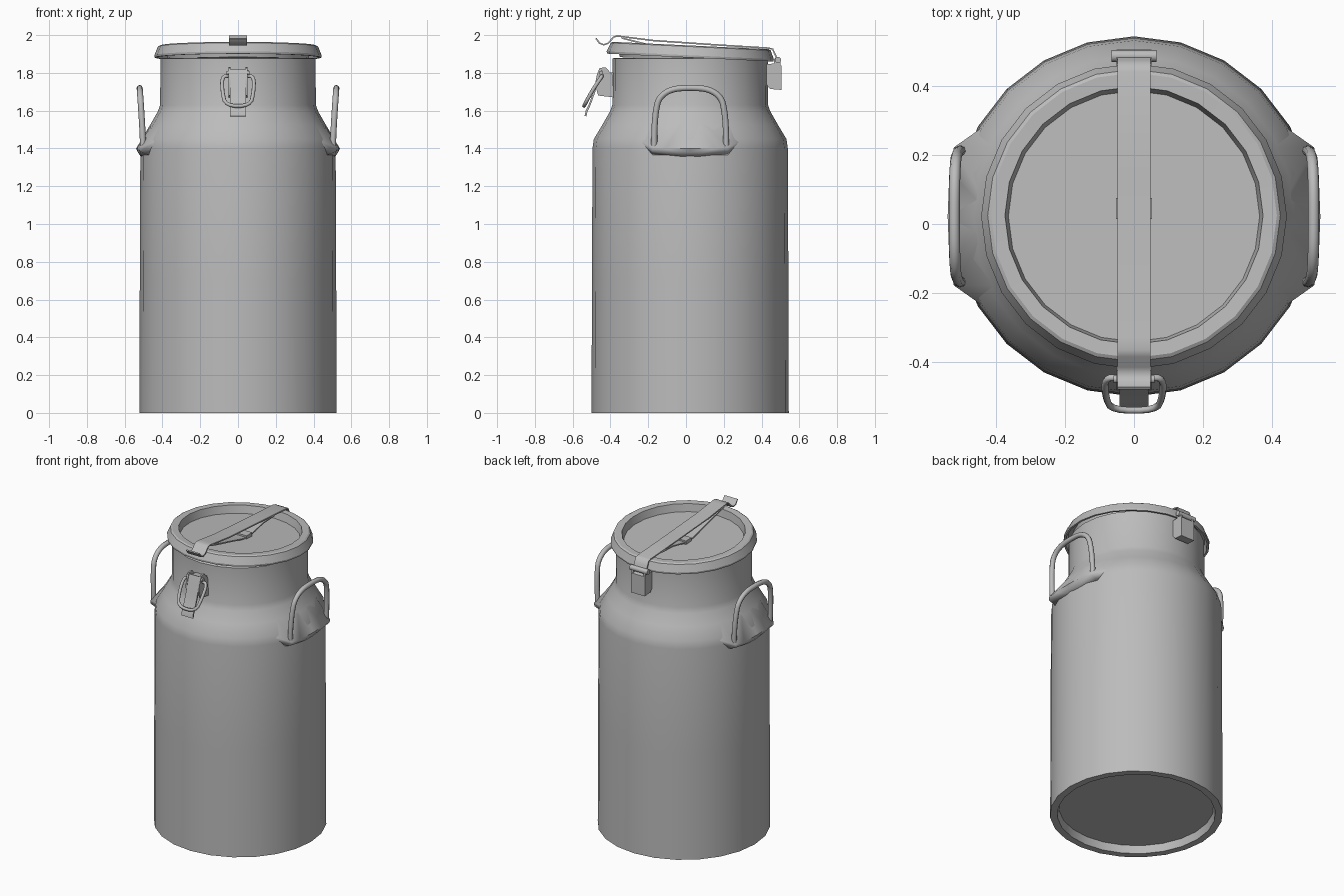
import bpy, bmesh, math
from mathutils import Vector

if "Cube" in bpy.data.objects:
    bpy.data.objects.remove(bpy.data.objects["Cube"])

CY = 0.022  # the can's axis sits slightly behind the origin

steel = bpy.data.materials.new("grey_steel")
steel.diffuse_color = (0.5, 0.5, 0.5, 1)
steel.use_nodes = True
steel.node_tree.nodes["Principled BSDF"].inputs["Base Color"].default_value = steel.diffuse_color


def finish(bm, name, angle=40):
    bmesh.ops.recalc_face_normals(bm, faces=bm.faces[:])
    me = bpy.data.meshes.new(name)
    bm.to_mesh(me)
    bm.free()
    ob = bpy.data.objects.new(name, me)
    bpy.context.collection.objects.link(ob)
    me.materials.append(steel)
    bpy.ops.object.select_all(action='DESELECT')
    ob.select_set(True)
    bpy.context.view_layer.objects.active = ob
    bpy.ops.object.shade_smooth_by_angle(angle=math.radians(angle))
    return ob


def lathe(name, profile, seg=24, angle=40):
    """Spin an (r, z) profile that starts and ends on the axis."""
    bm = bmesh.new()
    rings = []
    for r, z in profile:
        if r == 0:
            rings.append([bm.verts.new((0, 0, z))] * seg)
        else:
            rings.append([bm.verts.new((r * math.cos(2 * math.pi * i / seg),
                                        r * math.sin(2 * math.pi * i / seg), z))
                          for i in range(seg)])
    for a, b in zip(rings, rings[1:]):
        for i in range(seg):
            j = (i + 1) % seg
            bm.faces.new(list(dict.fromkeys((a[i], a[j], b[j], b[i]))))
    return finish(bm, name, angle)


def extrude_x(name, outline, x0, x1):
    """Extrude a closed (y, z) outline from x0 to x1."""
    bm = bmesh.new()
    f = bm.faces.new([bm.verts.new((x0, y, z)) for y, z in outline])
    new = bmesh.ops.extrude_face_region(bm, geom=[f])["geom"]
    bmesh.ops.translate(bm, vec=(x1 - x0, 0, 0),
                        verts=[v for v in new if isinstance(v, bmesh.types.BMVert)])
    return finish(bm, name, 30)


def strap(name, path, half, t=0.008):
    """Bent sheet-metal strip along a (y, z) path."""
    pts = [Vector(p) for p in path]
    low = []
    for i, p in enumerate(pts):
        d = (pts[min(i + 1, len(pts) - 1)] - pts[max(i - 1, 0)]).normalized()
        low.append(p - t * Vector((-d.y, d.x)))
    bm = bmesh.new()
    rows = [[bm.verts.new((x, q.x, q.y)) for x, q in
             ((-half, a), (half, a), (half, b), (-half, b))] for a, b in zip(pts, low)]
    for a, b in zip(rows, rows[1:]):
        for k in range(4):
            bm.faces.new((a[k], a[(k + 1) % 4], b[(k + 1) % 4], b[k]))
    bm.faces.new(rows[0])
    bm.faces.new(rows[-1])
    return finish(bm, name, 50)


def tube(name, pts, r, closed=False, seg=8):
    """Round bar along a smoothed 3D path."""
    pts = [Vector(p) for p in pts]
    for _ in range(2):  # corner cutting
        out = [] if closed else [pts[0]]
        n = len(pts)
        for i in range(n if closed else n - 1):
            a, b = pts[i], pts[(i + 1) % n]
            out += [a.lerp(b, 0.25), a.lerp(b, 0.75)]
        pts = out if closed else out + [pts[-1]]
    n = len(pts)
    c = sum(pts, Vector()) / n
    normal = (pts[n // 3] - pts[0]).cross(pts[2 * n // 3] - pts[0]).normalized()
    bm = bmesh.new()
    rings = []
    for i, p in enumerate(pts):
        a = pts[(i - 1) % n] if closed or i else p
        b = pts[(i + 1) % n] if closed or i < n - 1 else p
        d = (b - a).normalized()
        u = d.cross(normal).normalized()
        w = d.cross(u)
        rings.append([bm.verts.new(p + r * (u * math.cos(2 * math.pi * k / seg)
                                            + w * math.sin(2 * math.pi * k / seg)))
                      for k in range(seg)])
    for i in range(n if closed else n - 1):
        a, b = rings[i], rings[(i + 1) % n]
        for k in range(seg):
            bm.faces.new((a[k], a[(k + 1) % seg], b[(k + 1) % seg], b[k]))
    if not closed:
        bm.faces.new(rings[0])
        bm.faces.new(rings[-1])
    return finish(bm, name, 50)


# can body: foot ring, wall, shoulder and neck
body = lathe("can_body", [(0, .05), (.468, .05), (.478, 0), (.522, 0), (.52, .7), (.517, 1.40),
                          (.51, 1.45), (.465, 1.525), (.425, 1.595), (.412, 1.63), (.411, 1.875),
                          (.40, 1.88), (.395, 1.7), (0, 1.7)])
body.location.y = CY

# lid: recessed centre, raised rim and skirt, resting a little open at the front
lid = lathe("lid", [(0, .012), (.364, .012), (.374, .062), (.414, .064), (.424, .058),
                    (.443, .012), (.441, 0), (.428, 0), (.415, .045), (.385, .045),
                    (.372, -.015), (0, -.015)], angle=30)
lid.location = (0, CY, 1.881)
lid.rotation_euler.x = -0.047

# side handles with the flared ledges that carry them
for s, side in ((-1, "left"), (1, "right")):
    half = [(.19, 1.40, .502), (.19, 1.50, .506), (.182, 1.60, .512), (.165, 1.67, .517),
            (.10, 1.715, .52), (0, 1.722, .521)]
    path = [(s * x, CY - y, z) for y, z, x in half]
    path += [(s * x, CY + y, z) for y, z, x in reversed(half[:-1])]
    tube(side + "_handle", path, 0.016)

    bm = bmesh.new()
    for x, y, z in ((.54, 0, 1.40), (.535, .13, 1.40), (.522, .20, 1.405), (.52, .20, 1.385),
                    (.53, 0, 1.38), (.47, .20, 1.365), (.51, 0, 1.35), (.498, .19, 1.435),
                    (.50, 0, 1.435), (.41, 0, 1.605), (.355, .20, 1.60), (.43, .265, 1.44)):
        for m in ((1, -1) if y else (1,)):
            bm.verts.new((s * x, CY + m * y, z))
    res = bmesh.ops.convex_hull(bm, input=bm.verts[:])
    bmesh.ops.delete(bm, geom=[v for v in bm.verts if not v.link_faces], context='VERTS')
    finish(bm, side + "_handle_ledge", 45)

# rear hinge
extrude_x("hinge_bracket", [(.41, 1.845), (.475, 1.85), (.505, 1.84), (.505, 1.71),
                            (.445, 1.715), (.41, 1.76)], -.05, .05)
for s, side in ((-1, "left"), (1, "right")):
    extrude_x(side + "_hinge_ear", [(.465, 1.83), (.465, 1.872), (.48, 1.885),
                                    (.5, 1.872), (.5, 1.83)], s * .036, s * .05)
tube("hinge_pin", [(-.065, .487, 1.868), (0, .4871, 1.868), (.03, .487, 1.8681),
                   (.065, .487, 1.868)], .017, seg=12)

# clamping strap over the lid, with the hooked front lip
strap("lid_strap", [(-.473, 1.985), (-.455, 1.96), (-.435, 1.953), (-.415, 1.96), (-.385, 1.993),
                    (-.365, 1.999), (-.33, 1.995), (-.17, 1.975), (.15, 1.953), (.44, 1.935),
                    (.462, 1.928), (.475, 1.90), (.487, 1.872)], .048)
# lower spring leaf pressing on the lid centre
strap("spring_leaf", [(-.34, 1.989), (-.28, 1.973), (-.17, 1.946), (-.02, 1.908), (.03, 1.902),
                      (.08, 1.906), (.20, 1.93), (.32, 1.936)], .046)
extrude_x("pressure_pad", [(.015, 1.885), (.015, 1.915), (.075, 1.915), (.075, 1.885)], -.052, .052)

# front latch: cheeks, back plate, lever and wire loop
for s, side in ((-1, "left"), (1, "right")):
    extrude_x(side + "_latch_cheek", [(-.38, 1.67), (-.39, 1.79), (-.425, 1.83), (-.458, 1.825),
                                      (-.472, 1.79), (-.482, 1.74), (-.465, 1.68)],
              s * .04, s * .05)
extrude_x("latch_plate", [(-.38, 1.675), (-.38, 1.80), (-.43, 1.805), (-.45, 1.685)], -.04, .04)
strap("latch_lever", [(-.447, 1.815), (-.462, 1.77), (-.48, 1.70), (-.505, 1.63),
                      (-.522, 1.595), (-.527, 1.57)], .042, .01)
tube("latch_pin", [(-.06, -.45, 1.80), (0, -.4501, 1.80), (.03, -.45, 1.8001),
                   (.06, -.45, 1.80)], .012)
tube("latch_wire", [(-.045, -.445, 1.785), (-.085, -.447, 1.78), (-.083, -.50, 1.70),
                    (-.065, -.54, 1.625), (.065, -.54, 1.625), (.083, -.50, 1.70),
                    (.085, -.447, 1.78), (.045, -.445, 1.785)], .01)
